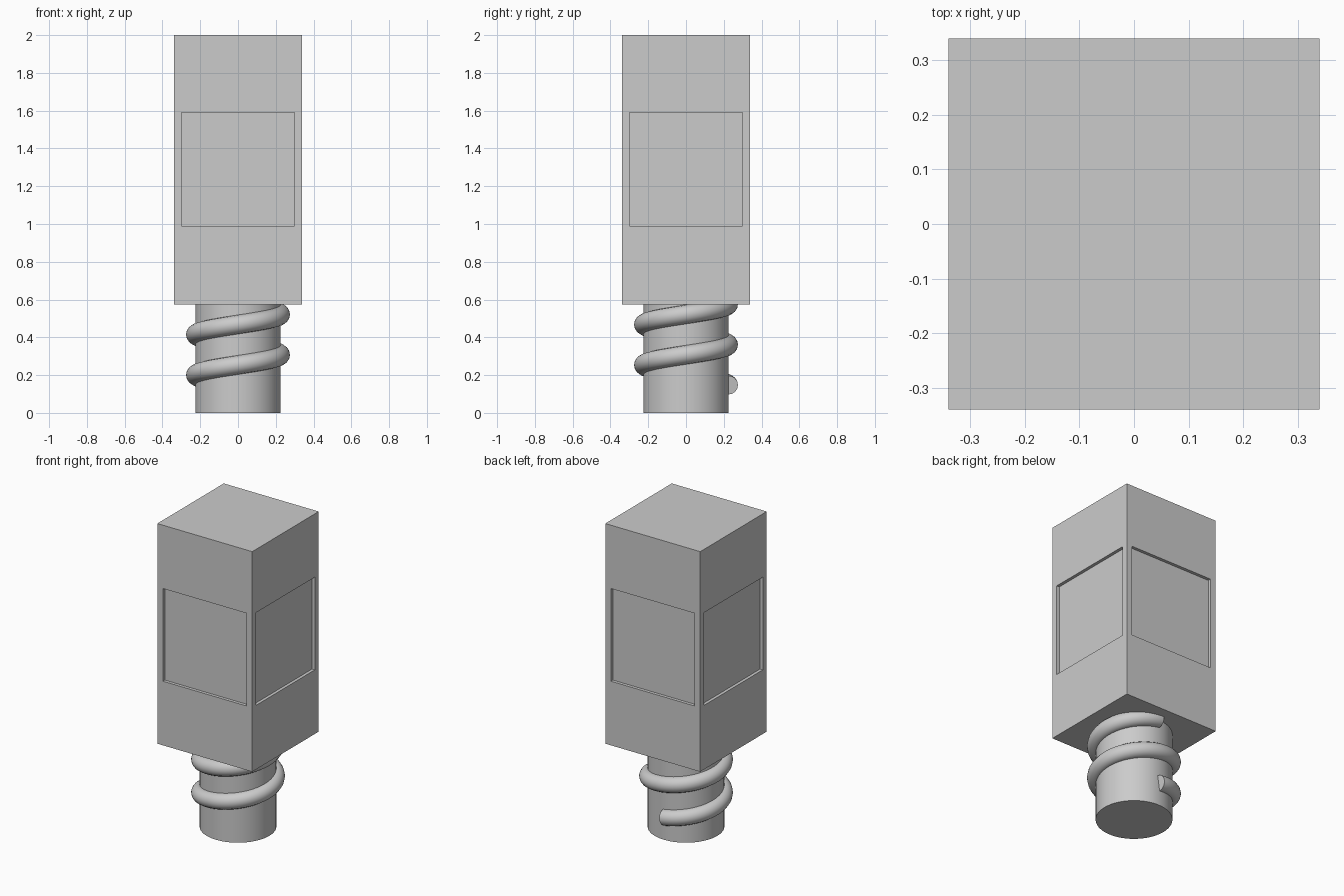
import bpy
import math

cube = bpy.data.objects.get("Cube")
if cube:
    bpy.data.objects.remove(cube, do_unlink=True)

HALF = 0.34            # half width of the block
BASE, TOP = 0.575, 2.0
SHANK_R = 0.225
RIDGE_R = 0.05


def box(name, size, centre):
    bpy.ops.mesh.primitive_cube_add(size=1, location=centre)
    ob = bpy.context.object
    ob.name = name
    ob.scale = size
    bpy.ops.object.transform_apply(location=False, rotation=False, scale=True)
    return ob


def smooth(ob):
    bpy.ops.object.select_all(action='DESELECT')
    ob.select_set(True)
    bpy.context.view_layer.objects.active = ob
    bpy.ops.object.shade_smooth_by_angle(angle=math.radians(40))


# Square block with a shallow square recess in each side
block = box("block", (2 * HALF, 2 * HALF, TOP - BASE), (0, 0, (BASE + TOP) / 2))
depth, window, window_z = 0.02, 0.6, 1.29
for i in range(4):
    a = i * math.pi / 2
    cutter = box("recess_cutter", (2 * depth, window, window),
                 (HALF * math.cos(a), HALF * math.sin(a), window_z))
    cutter.rotation_euler.z = a
    cutter.hide_render = True
    mod = block.modifiers.new("recess", 'BOOLEAN')
    mod.operation = 'DIFFERENCE'
    mod.solver = 'EXACT'
    mod.object = cutter
    bpy.context.view_layer.objects.active = block
    bpy.ops.object.modifier_apply(modifier=mod.name)
    bpy.data.objects.remove(cutter, do_unlink=True)

# Round shank
bpy.ops.mesh.primitive_cylinder_add(vertices=96, radius=SHANK_R, depth=BASE + 0.005,
                                    location=(0, 0, (BASE + 0.005) / 2))
shank = bpy.context.object
shank.name = "shank"
smooth(shank)

# Two turns of round thread, starting at the back
turns, start_z, pitch, steps = 2, 0.147, 0.214, 160
curve = bpy.data.curves.new("thread", 'CURVE')
curve.dimensions = '3D'
curve.twist_mode = 'Z_UP'
curve.bevel_depth = RIDGE_R
curve.bevel_resolution = 6
curve.use_fill_caps = True
spline = curve.splines.new('POLY')
spline.points.add(steps)
for i, p in enumerate(spline.points):
    t = turns * i / steps
    a = math.pi / 2 + math.tau * t
    p.co = (SHANK_R * math.cos(a), SHANK_R * math.sin(a), start_z + pitch * t, 1)
thread = bpy.data.objects.new("thread", curve)
bpy.context.collection.objects.link(thread)
bpy.ops.object.select_all(action='DESELECT')
thread.select_set(True)
bpy.context.view_layer.objects.active = thread
bpy.ops.object.convert(target='MESH')
smooth(bpy.context.object)
